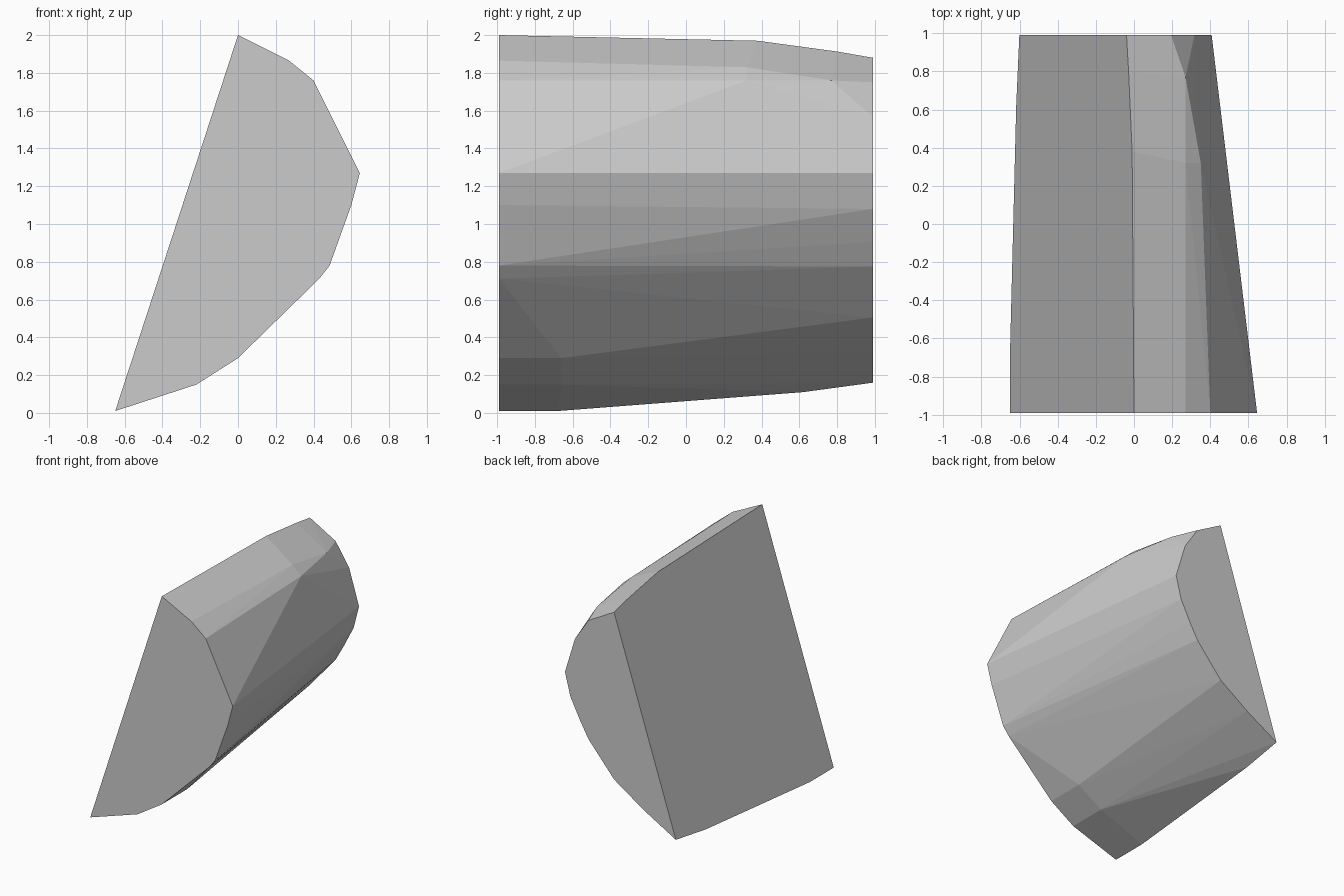
import bpy, bmesh, math

if "Cube" in bpy.data.objects:
    bpy.data.objects.remove(bpy.data.objects["Cube"])

Y = 0.99


def flat(z):
    """x position on the slanted flat side at height z"""
    return -0.65 + 0.65 * (z - 0.01) / 1.99


# Curved outlines of the two end faces (x, z), top to bottom
front = [(0.27, 1.865), (0.40, 1.76), (0.645, 1.27), (0.60, 1.10), (0.485, 0.78),
         (0.43, 0.71), (0.0, 0.29), (-0.22, 0.15)]
back = [(0.194, 1.75), (0.317, 1.565), (0.407, 1.27), (0.358, 1.08), (0.268, 0.905),
        (0.194, 0.775), (-0.04, 0.505), (-0.306, 0.328)]

# Corners along the edges of the slanted flat side (y, z)
rim = [(-Y, 2.0), (0.38, 1.97), (0.80, 1.913), (Y, 1.88),
       (-Y, 0.01), (-0.68, 0.01), (0.62, 0.11), (Y, 0.16)]

# Extra corners on the rounded shell
shell = [(0.35, 0.32, 1.76), (0.27, 0.32, 1.83), (0.27, 0.77, 1.76),
         (0.0, -0.66, 0.29), (-0.22, -0.66, 0.15)]

points = [(x, -Y, z) for x, z in front] + [(x, Y, z) for x, z in back]
points += [(flat(z), y, z) for y, z in rim] + shell

# Faceted chunk wrapped around all corners
bm = bmesh.new()
for p in points:
    bm.verts.new(p)
hull = bmesh.ops.convex_hull(bm, input=bm.verts)
loose = [v for v in bm.verts if not v.link_faces]
bmesh.ops.delete(bm, geom=loose, context='VERTS')
bmesh.ops.dissolve_limit(bm, angle_limit=math.radians(0.5), verts=bm.verts, edges=bm.edges)
bmesh.ops.recalc_face_normals(bm, faces=bm.faces)

mesh = bpy.data.meshes.new("stone_chunk")
bm.to_mesh(mesh)
bm.free()

# Single plain grey
grey = bpy.data.materials.new("grey")
grey.diffuse_color = (0.6, 0.6, 0.6, 1)
grey.use_nodes = True
grey.node_tree.nodes["Principled BSDF"].inputs["Base Color"].default_value = grey.diffuse_color
mesh.materials.append(grey)

chunk = bpy.data.objects.new("stone_chunk", mesh)
bpy.context.collection.objects.link(chunk)
